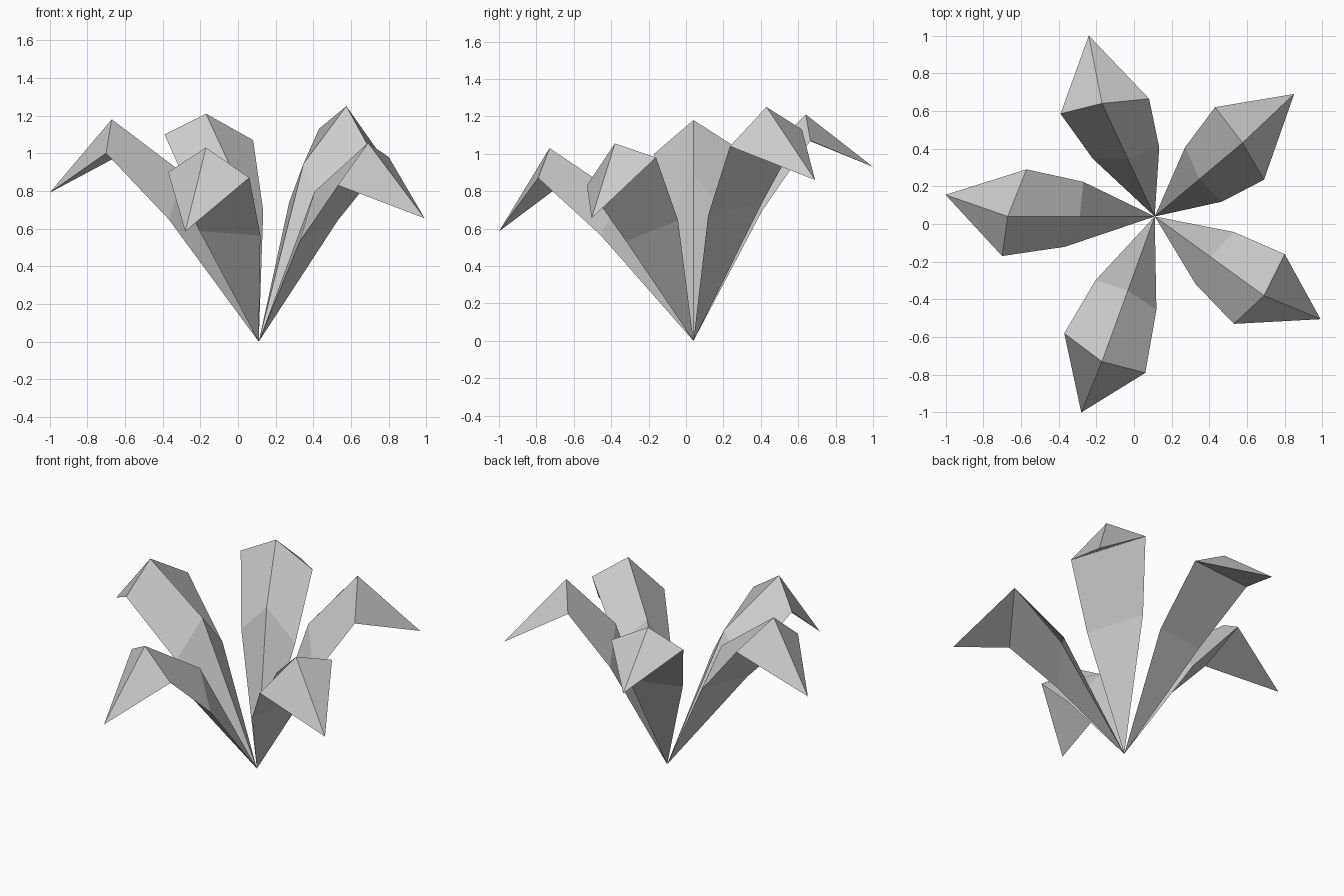
import bpy
import bmesh
from mathutils import Vector

cube = bpy.data.objects.get("Cube")
if cube:
    bpy.data.objects.remove(cube, do_unlink=True)

# One plain grey for the whole plant
leaf_grey = bpy.data.materials.new("leaf_grey")
leaf_grey.use_nodes = True
grey = (0.6, 0.6, 0.6, 1)
leaf_grey.diffuse_color = grey
leaf_grey.node_tree.nodes["Principled BSDF"].inputs["Base Color"].default_value = grey

# All leaves grow from this point
ROOT = Vector((.11, .04, 0))


def stretch(vector, sideways, upward):
    """Scale a vector separately along the ground and in height."""
    return Vector((vector.x * sideways, vector.y * sideways, vector.z * upward))


def make_leaf(name, left, ridge, right, tip):
    """Build a closed, folded leaf from the corners of its bend and its tip."""
    left, ridge, right, tip = [Vector(p) - ROOT for p in (left, ridge, right, tip)]
    across = right - left

    # The waist is narrower than the bend and its ridge stands more upright
    waist_centre = stretch((left + right) / 2, .575, .65)
    waist_left = waist_centre - across * .375
    waist_right = waist_centre + across * .375
    waist_ridge = stretch(ridge, .51, .755)

    bm = bmesh.new()
    root = bm.verts.new(Vector())
    waist = [bm.verts.new(p) for p in (waist_left, waist_ridge, waist_right)]
    bend = [bm.verts.new(p) for p in (left, ridge, right)]
    point = bm.verts.new(tip)

    # Two upper sides and one flat underside, from root to tip
    for side in range(3):
        following = (side + 1) % 3
        bm.faces.new((root, waist[side], waist[following]))
        bm.faces.new((waist[side], bend[side], bend[following], waist[following]))
        bm.faces.new((bend[side], point, bend[following]))
    bmesh.ops.recalc_face_normals(bm, faces=bm.faces)

    mesh = bpy.data.meshes.new(name)
    bm.to_mesh(mesh)
    bm.free()
    mesh.materials.append(leaf_grey)
    leaf = bpy.data.objects.new(name, mesh)
    leaf.location = ROOT
    bpy.context.collection.objects.link(leaf)
    return leaf


# Bend corners (left, ridge, right) and the drooping tip of each leaf
make_leaf("front_leaf",
          left=(-.37, -.58, .9), ridge=(-.17, -.73, 1.03),
          right=(.06, -.79, .87), tip=(-.28, -1, .585))
make_leaf("right_leaf",
          left=(-.57, .29, 1.02), ridge=(-.67, .04, 1.18),
          right=(-.7, -.17, 1), tip=(-1, .155, .79))
make_leaf("back_leaf",
          left=(.08, .665, 1.07), ridge=(-.17, .64, 1.21),
          right=(-.39, .585, 1.1), tip=(-.24, 1, .93))
make_leaf("back_left_leaf",
          left=(.69, .235, 1.04), ridge=(.575, .43, 1.25),
          right=(.43, .62, 1.13), tip=(.85, .69, .86))
make_leaf("front_left_leaf",
          left=(.53, -.53, .83), ridge=(.69, -.38, 1.055),
          right=(.8, -.16, .98), tip=(.99, -.505, .655))
